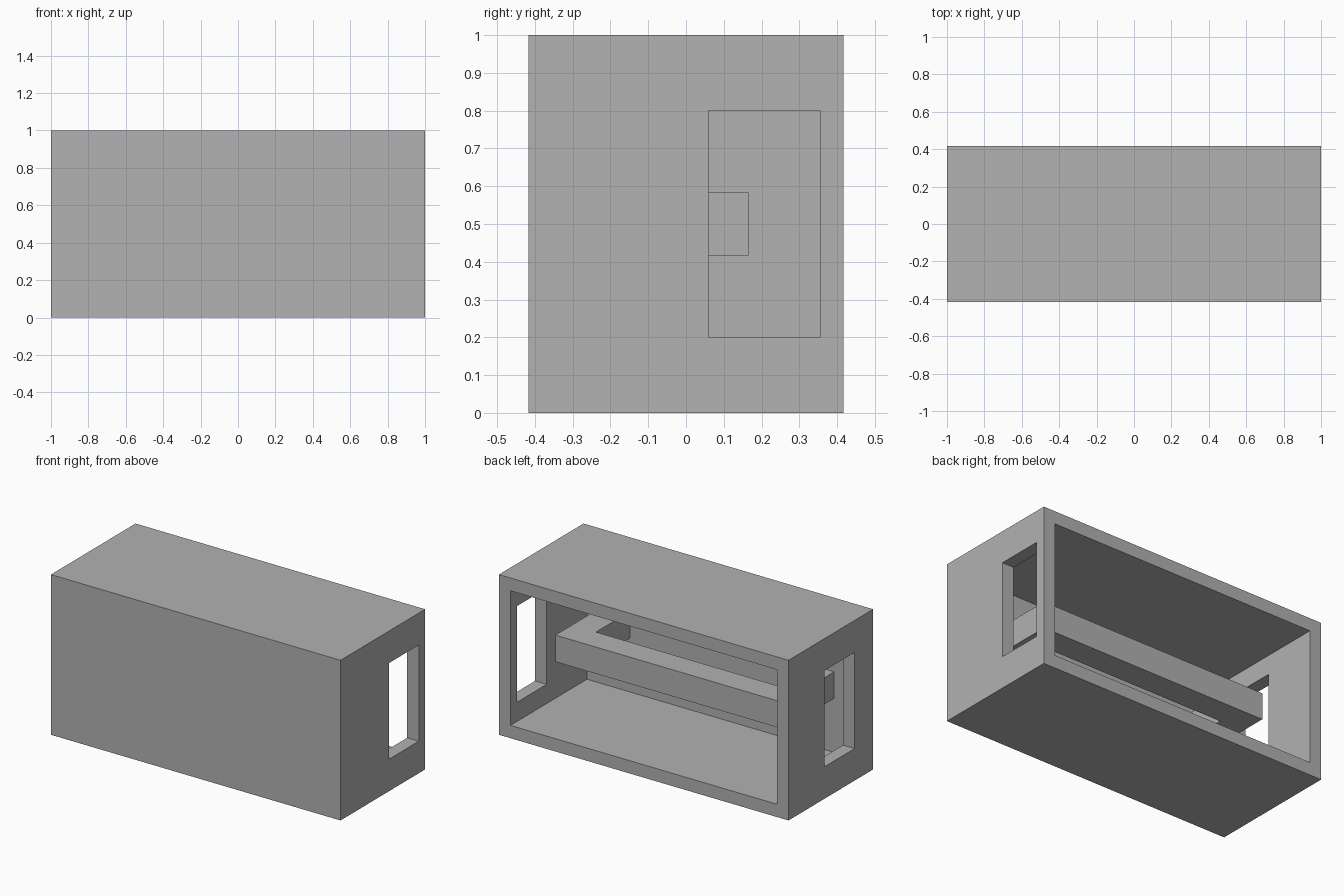
import bpy
import bmesh

if "Cube" in bpy.data.objects:
    bpy.data.objects.remove(bpy.data.objects["Cube"], do_unlink=True)

# Main dimensions
HALF_W, HALF_D, HEIGHT, WALL = 1.0, 0.417, 1.0, 0.08
FRONT_INNER = -HALF_D + WALL
OVER = 0.1

grey = bpy.data.materials.new("plain_grey")
grey.use_nodes = True
colour = (0.445, 0.445, 0.445, 1)
grey.diffuse_color = colour
grey.node_tree.nodes["Principled BSDF"].inputs["Base Color"].default_value = colour


def add_object(name, bm):
    bmesh.ops.recalc_face_normals(bm, faces=bm.faces)
    mesh = bpy.data.meshes.new(name)
    bm.to_mesh(mesh)
    bm.free()
    mesh.materials.append(grey)
    obj = bpy.data.objects.new(name, mesh)
    bpy.context.collection.objects.link(obj)
    return obj


def box(name, xs, ys, zs):
    bm = bmesh.new()
    bmesh.ops.create_cube(bm, size=1)
    for v in bm.verts:
        v.co = [r[0] if c < 0 else r[1] for c, r in zip(v.co, (xs, ys, zs))]
    return add_object(name, bm)


def cut(target, cutter):
    cutter.hide_render = True
    mod = target.modifiers.new("cut", "BOOLEAN")
    mod.operation = "DIFFERENCE"
    mod.solver = "EXACT"
    mod.object = cutter
    bpy.context.view_layer.objects.active = target
    bpy.ops.object.modifier_apply(modifier=mod.name)
    bpy.data.objects.remove(cutter, do_unlink=True)


# Cabinet shell, open at the back
shell = box("cabinet_shell", (-HALF_W, HALF_W), (-HALF_D, HALF_D), (0, HEIGHT))
inner_x = HALF_W - WALL
cut(shell, box("cavity_cutter", (-inner_x, inner_x),
               (FRONT_INNER, HALF_D + OVER), (WALL, HEIGHT - WALL)))

# One window in each side wall, staggered in depth
for side, ys in ((1, (0.06, 0.355)), (-1, (-0.235, 0.06))):
    xs = sorted((side * (inner_x - OVER), side * (HALF_W + OVER)))
    cut(shell, box("window_cutter", xs, ys, (0.2, 0.8)))

# U-shaped rail standing off the inside of the front wall
outer, inner, rail_back, rail_front = 0.787, 0.622, 0.165, 0.0
half = [(outer, FRONT_INNER), (outer, rail_back)]
half_in = [(inner, rail_front), (inner, FRONT_INNER)]
profile = (half + [(-x, y) for x, y in reversed(half)]
           + [(-x, y) for x, y in reversed(half_in)] + half_in)
bm = bmesh.new()
low, high = 0.417, 0.583
face = bm.faces.new([bm.verts.new((x, y, low)) for x, y in profile])
top = bmesh.ops.extrude_face_region(bm, geom=[face], use_keep_orig=True)
moved = [g for g in top["geom"] if isinstance(g, bmesh.types.BMVert)]
bmesh.ops.translate(bm, verts=moved, vec=(0, 0, high - low))
add_object("inner_rail", bm)
